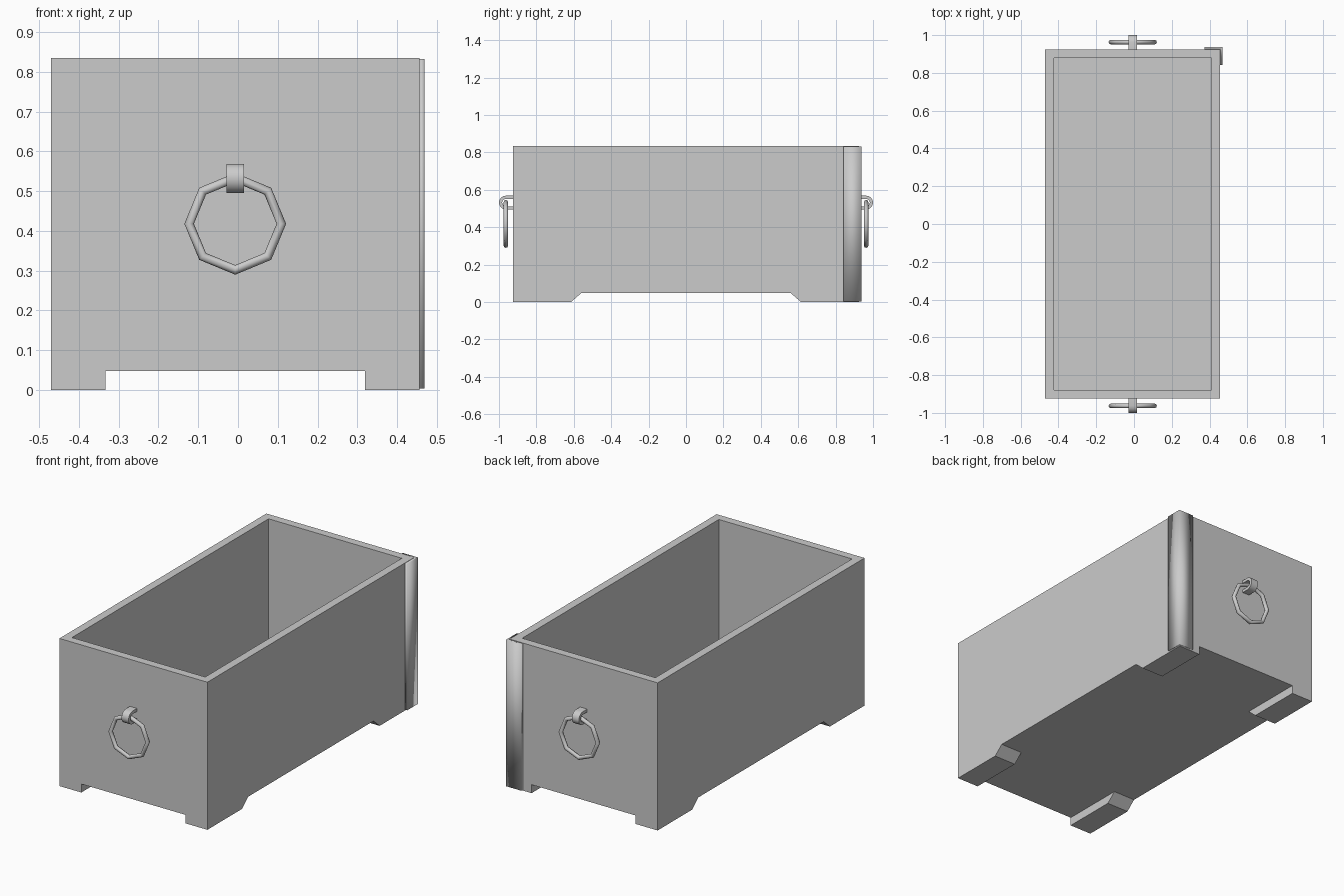
import bpy, bmesh, math
from mathutils import Vector

cube = bpy.data.objects.get("Cube")
if cube:
    bpy.data.objects.remove(cube, do_unlink=True)

# One flat grey for everything
GREY = (0.6, 0.6, 0.6, 1.0)
grey = bpy.data.materials.new("plain_grey")
grey.use_nodes = True
grey.diffuse_color = GREY
grey.node_tree.nodes["Principled BSDF"].inputs["Base Color"].default_value = GREY

X0, X1, Y = -0.47, 0.456, 0.925
BASE, TOP = 0.048, 0.835
WALL = 0.065


def finish(name, bm, smooth=None):
    bmesh.ops.recalc_face_normals(bm, faces=bm.faces)
    mesh = bpy.data.meshes.new(name)
    bm.to_mesh(mesh)
    bm.free()
    obj = bpy.data.objects.new(name, mesh)
    bpy.context.collection.objects.link(obj)
    mesh.materials.append(grey)
    if smooth is not None:
        bpy.ops.object.select_all(action='DESELECT')
        obj.select_set(True)
        bpy.context.view_layer.objects.active = obj
        bpy.ops.object.shade_smooth_by_angle(angle=math.radians(smooth))
    return obj


def prism(name, outline, offset, smooth=None):
    """Extrude a closed outline of 3D points along an offset."""
    bm = bmesh.new()
    face = bm.faces.new([bm.verts.new(p) for p in outline])
    ext = bmesh.ops.extrude_face_region(bm, geom=[face], use_keep_orig=True)
    moved = [v for v in ext["geom"] if isinstance(v, bmesh.types.BMVert)]
    bmesh.ops.translate(bm, verts=moved, vec=Vector(offset))
    return finish(name, bm, smooth)


# Open box: inset the top face and push it down
bm = bmesh.new()
bmesh.ops.create_cube(bm, size=1)
for v in bm.verts:
    v.co = (X1 if v.co.x > 0 else X0, math.copysign(Y, v.co.y),
            TOP if v.co.z > 0 else BASE)
top = max(bm.faces, key=lambda f: f.calc_center_median().z)
bmesh.ops.inset_individual(bm, faces=[top], thickness=WALL)
ext = bmesh.ops.extrude_discrete_faces(bm, faces=[top])
bmesh.ops.translate(bm, verts=ext["faces"][0].verts, vec=(0, 0, BASE + WALL - TOP))
finish("box_body", bm)

# Four corner feet with a sloped inner end
for end, s in (("front", -1), ("back", 1)):
    for side, x in (("right", X0), ("left", X1 - 0.137)):
        outline = [(x, s * y, z) for y, z in
                   ((Y, 0), (0.615, 0), (0.56, BASE), (Y, BASE))]
        prism(f"{end}_{side}_foot", outline, (0.137, 0, 0))

# Thin angle strip wrapping the back left corner
T = 0.013
prism("corner_strip",
      [(x, y, 0.004) for x, y in
       ((0.373, Y), (X1, Y), (X1, 0.843), (X1 + T, 0.843),
        (X1 + T, Y + T), (0.373, Y + T))],
      (0, 0, 0.829), smooth=100)

# Ring handle and its curled bracket on each end
RING_X, RING_Y, HOOK_Z = -0.007, 0.963, 0.532


def hook_arc(radius, steps=8):
    """Half circle from top to bottom, bulging away from the box."""
    return [(RING_Y + radius * math.sin(a), HOOK_Z + radius * math.cos(a))
            for a in (math.pi * i / steps for i in range(steps + 1))]


for end, s in (("front", -1), ("back", 1)):
    outer, inner = hook_arc(0.037), hook_arc(0.02)
    profile = ([(Y, outer[0][1])] + outer + [(Y, outer[-1][1])]
               + [(Y, inner[-1][1])] + inner[::-1] + [(Y, inner[0][1])])
    prism(f"{end}_ring_bracket",
          [(RING_X - 0.022, s * y, z) for y, z in profile],
          (0.044, 0, 0), smooth=40)

    bpy.ops.mesh.primitive_torus_add(
        major_segments=8, minor_segments=8, major_radius=0.116,
        minor_radius=0.012, location=(RING_X, s * RING_Y, 0.418),
        rotation=(math.pi / 2, 0, 0))
    ring = bpy.context.object
    ring.name = f"{end}_ring_handle"
    ring.data.materials.append(grey)
    bpy.ops.object.shade_smooth_by_angle(angle=math.radians(60))
